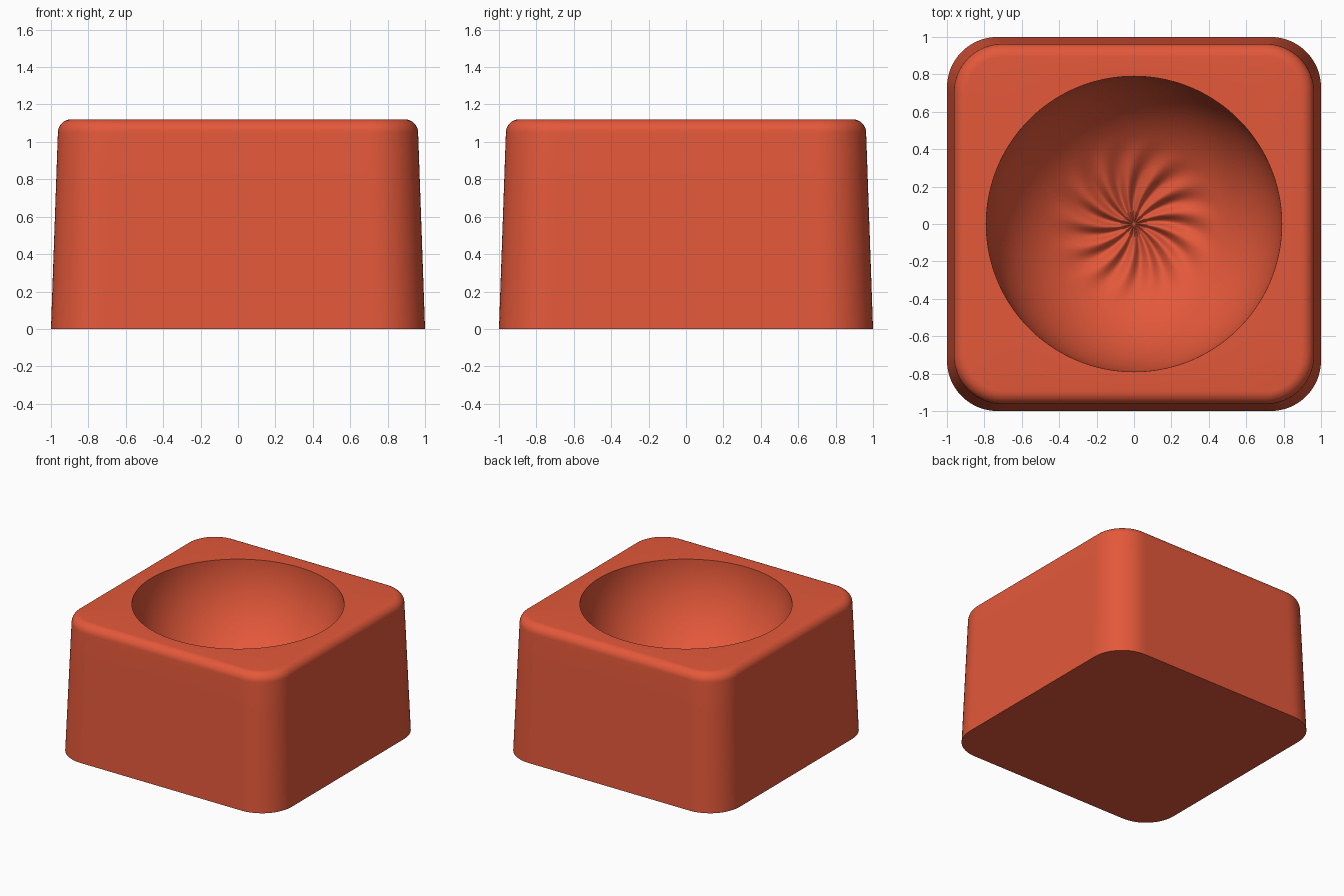
import bpy, bmesh
from math import sin, cos, pi, sqrt, radians

if "Cube" in bpy.data.objects:
    bpy.data.objects.remove(bpy.data.objects["Cube"], do_unlink=True)

SEGMENTS = 312
HEIGHT = 1.12
BOWL_RADIUS = 0.79
ARMS = 13
angles = [2 * pi * i / SEGMENTS for i in range(SEGMENTS)]

clay = bpy.data.materials.new("terracotta red")
clay.use_nodes = True
colour = (0.77, 0.098, 0.042, 1)
clay.diffuse_color = colour
clay.node_tree.nodes["Principled BSDF"].inputs["Base Color"].default_value = colour

bm = bmesh.new()


def rounded_square(a, half, corner):
    """Distance from the centre to a rounded square in direction a."""
    u, v = abs(cos(a)), abs(sin(a))
    flat = half / max(u, v)
    c = half - corner
    if min(u, v) * flat <= c:
        return flat
    return c * (u + v) + sqrt(max(0, corner ** 2 - (c * (u - v)) ** 2))


def outline(half, corner, z):
    ring = []
    for a in angles:
        d = rounded_square(a, half, corner)
        ring.append(bm.verts.new((d * cos(a), d * sin(a), z)))
    return ring


def swirl(r, a):
    """Height of the curved ridges on the bowl floor."""
    fade = max(0, min(1, (0.48 - r) / 0.26))
    fade = fade * fade * (3 - 2 * fade)
    return 0.019 * min(1, r / 0.16) * fade * cos(ARMS * (a + r - 0.4 - radians(5)))


def bowl_ring(t):
    r = BOWL_RADIUS * sin(t)
    z = HEIGHT - BOWL_RADIUS * cos(t)
    return [bm.verts.new((r * cos(a), r * sin(a), z + swirl(r, a))) for a in angles]


# Tapered outer wall, then the rounded shoulder
EDGE = 0.07
rings = [outline(1 - 0.037 * k / 4, 0.27 - 0.01 * k / 4, (HEIGHT - EDGE) * k / 4)
         for k in range(5)]
for k in range(1, 9):
    t = pi / 2 * k / 8
    inset = EDGE * (1 - cos(t))
    rings.append(outline(0.963 - inset, 0.26 - inset, HEIGHT - EDGE + EDGE * sin(t)))

# Hemispherical bowl from rim to floor
STEPS = 60
rings += [bowl_ring(pi / 2 * (1 - k / STEPS)) for k in range(STEPS)]

for low, high in zip(rings, rings[1:]):
    for i in range(SEGMENTS):
        j = (i + 1) % SEGMENTS
        bm.faces.new((low[i], low[j], high[j], high[i]))

# Flat base and bowl centre
bm.faces.new(rings[0][::-1])
centre = bm.verts.new((0, 0, HEIGHT - BOWL_RADIUS))
for i in range(SEGMENTS):
    bm.faces.new((rings[-1][i], rings[-1][(i + 1) % SEGMENTS], centre))

mesh = bpy.data.meshes.new("block_with_bowl")
bm.to_mesh(mesh)
bm.free()
mesh.materials.append(clay)
block = bpy.data.objects.new("block_with_bowl", mesh)
bpy.context.collection.objects.link(block)
bpy.context.view_layer.objects.active = block
block.select_set(True)
bpy.ops.object.shade_smooth_by_angle(angle=radians(40))
